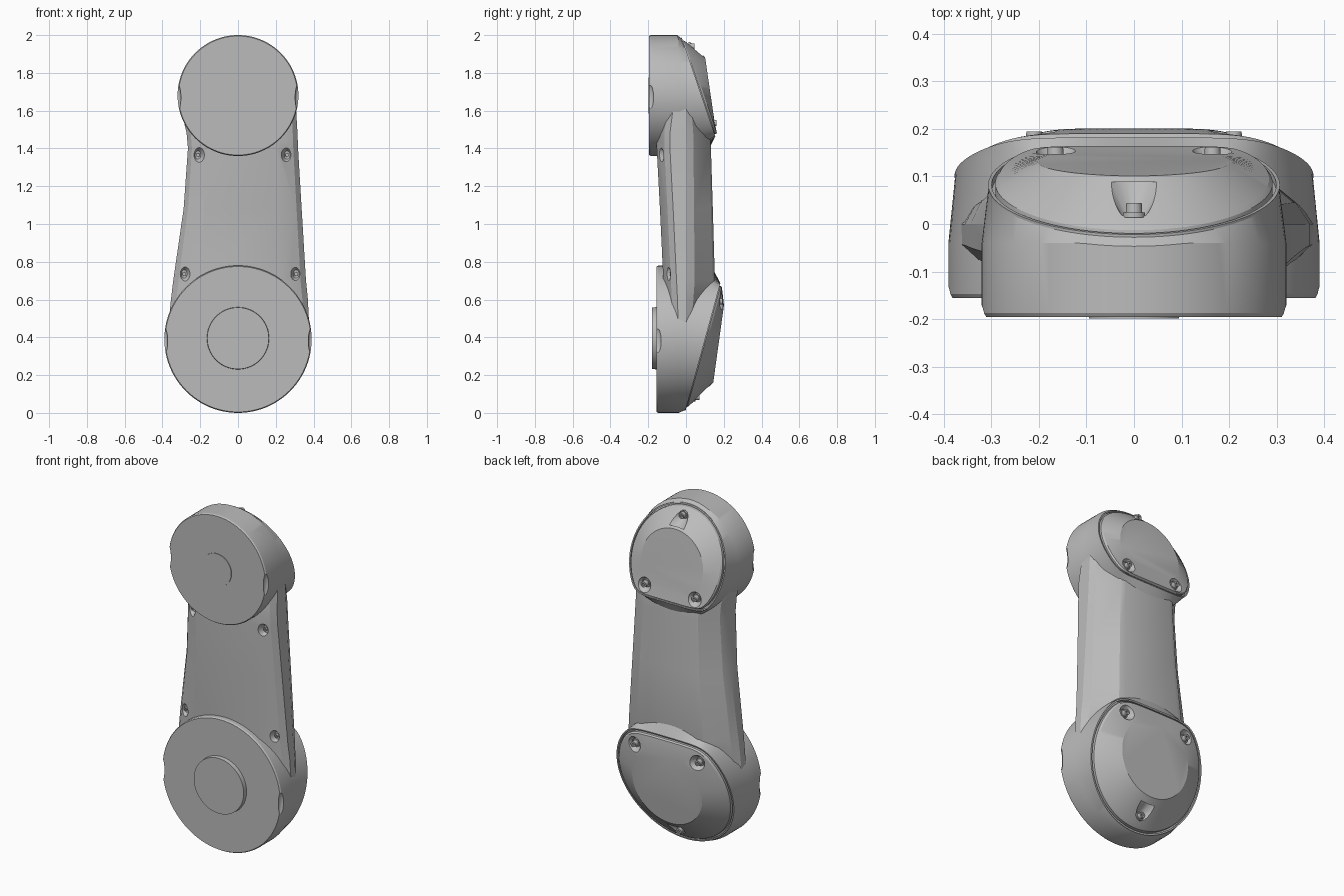
import bpy
import bmesh
from math import sin, cos, pi
from mathutils import Matrix, Vector

if "Cube" in bpy.data.objects:
    bpy.data.objects.remove(bpy.data.objects["Cube"])

GREY = (0.5, 0.5, 0.5, 1)
mat = bpy.data.materials.new("neutral grey")
mat.use_nodes = True
mat.diffuse_color = GREY
bsdf = mat.node_tree.nodes["Principled BSDF"]
bsdf.inputs["Base Color"].default_value = GREY
bsdf.inputs["Roughness"].default_value = 0.6

SEGMENTS = 96
ANGLES = [2 * pi * i / SEGMENTS for i in range(SEGMENTS)]


def finish(name, bm):
    bmesh.ops.recalc_face_normals(bm, faces=bm.faces)
    mesh = bpy.data.meshes.new(name)
    bm.to_mesh(mesh)
    bm.free()
    mesh.materials.append(mat)
    obj = bpy.data.objects.new(name, mesh)
    bpy.context.collection.objects.link(obj)
    return obj


def loft(name, rings):
    """Closed skin through matching rings, capped at both ends."""
    bm = bmesh.new()
    loops = [[bm.verts.new(p) for p in ring] for ring in rings]
    n = len(loops[0])
    for a, b in zip(loops, loops[1:]):
        for i in range(n):
            j = (i + 1) % n
            bm.faces.new((a[i], a[j], b[j], b[i]))
    bm.faces.new(loops[0])
    bm.faces.new(loops[-1])
    return finish(name, bm)


def cone(name, loc, r_start, r_end, depth, direction, stretch=(1, 1), sides=32):
    """Cone along y that starts at loc and grows toward direction (+1 back, -1 front)."""
    rings = []
    for r, d in ((r_start, 0), (r_end, depth)):
        rings.append([Vector(loc) + Vector((r * stretch[0] * cos(2 * pi * i / sides),
                                            direction * d,
                                            r * stretch[1] * sin(2 * pi * i / sides)))
                      for i in range(sides)])
    return loft(name, rings)


def ball(name, loc, size):
    bm = bmesh.new()
    bmesh.ops.create_uvsphere(bm, u_segments=24, v_segments=12, radius=1)
    bmesh.ops.transform(bm, matrix=Matrix.LocRotScale(Vector(loc), None, Vector(size)),
                        verts=bm.verts)
    return finish(name, bm)


def cut(obj, cutter):
    cutter.hide_render = True
    mod = obj.modifiers.new("cut", "BOOLEAN")
    mod.operation = "DIFFERENCE"
    mod.solver = "EXACT"
    mod.object = cutter
    bpy.context.view_layer.objects.active = obj
    bpy.ops.object.modifier_apply(modifier=mod.name)
    bpy.data.objects.remove(cutter)


def screw(name, loc, direction, height, radius=0.018):
    """Socket head screw on a thin washer."""
    cone(name + "_washer", loc, radius * 1.3, radius * 1.3, height * 0.35, direction)
    head = cone(name, loc, radius, radius * 0.9, height, direction)
    socket = (loc[0], loc[1] + direction * height * 0.6, loc[2])
    cut(head, cone("socket_cutter", socket, radius * 0.45, radius * 0.45, height,
                   direction, sides=6))


def joint(name, zc, radius, taper, front, wall_limit, seam, face, cover_r, flat, side,
          inner, screws):
    """Round drum with a slanted back, closed by a domed cover with one flat edge."""

    def cover_radius(a):
        s = max(side * sin(a), 0.001)
        return (cover_r ** -16 + (flat / s) ** -16) ** (-1 / 16)

    def outline(scale, height):
        ring = []
        for a in ANGLES:
            r = cover_radius(a) * scale
            z = zc + r * sin(a)
            ring.append((r * cos(a), height(z), z))
        return ring

    def circle(r, height):
        return [(r * cos(a), height(zc + r * sin(a)), zc + r * sin(a)) for a in ANGLES]

    # Drum with a recessed seat for the cover
    drum = loft(name + "_drum", [
        circle(radius - 0.005, lambda z: front),
        circle(radius, lambda z: front + 0.008),
        circle(radius, lambda z: min(seam(z) - 0.02, -0.04)),
        circle(radius * taper, lambda z: min(seam(z) - 0.006, wall_limit)),
        outline(1.025, seam),
        outline(1.0, seam),
        outline(1.0, lambda z: seam(z) - 0.015),
    ])
    # Small notches in both sides of the front edge
    for s in (-1, 1):
        cut(drum, ball("notch_cutter", (s * radius, front + 0.002, zc - 0.01),
                       (0.018, 0.022, 0.07)))

    # Cover
    cover = loft(name + "_cover", [
        outline(0.975, lambda z: seam(z) - 0.02),
        outline(0.975, lambda z: seam(z) + 0.004),
        outline(0.95, lambda z: seam(z) + 0.014),
        outline(inner, face),
    ])
    # Screw pockets
    for i, (x, y, z, tall) in enumerate(screws):
        cut(cover, cone("pocket_cutter", (x, y, z), 0.026, 0.07, 0.07, 1))
        screw(f"{name}_cover_screw_{i + 1}", (x, y - 0.004, z), 1, tall)


# Lower joint
joint("lower", 0.39, 0.39, 0.965, -0.155, 0.14,
      seam=lambda z: (z - 0.02) * 0.273,
      face=lambda z: 0.145 + (z - 0.165) * 0.138,
      cover_r=0.368, flat=0.29, side=1, inner=0.62,
      screws=[(-0.21, 0.16, 0.59, 0.038), (0.21, 0.16, 0.59, 0.038),
              (0, 0.045, 0.085, 0.03)])

# Upper joint
joint("upper", 1.68, 0.32, 0.955, -0.195, 0.11,
      seam=lambda z: -0.02 + (1.98 - z) * 0.34,
      face=lambda z: 0.1 + (1.89 - z) * 0.147,
      cover_r=0.299, flat=0.21, side=-1, inner=0.68,
      screws=[(-0.165, 0.128, 1.535, 0.038), (0.165, 0.128, 1.535, 0.038),
              (0, 0.018, 1.94, 0.03)])

# Raised discs on the joint faces
cone("lower_boss", (0, -0.15, 0.395), 0.165, 0.163, 0.03, -1, sides=64)
cone("upper_boss", (0, -0.19, 1.68), 0.095, 0.095, 0.009, -1, sides=64)

# Connecting arm: height, right edge, left edge, front, back
stations = [
    (0.40, -0.375, 0.38, -0.11, 0.07),
    (0.60, -0.355, 0.37, -0.115, 0.13),
    (0.70, -0.343, 0.36, -0.12, 0.153),
    (1.08, -0.288, 0.337, -0.138, 0.142),
    (1.40, -0.265, 0.318, -0.155, 0.132),
    (1.48, -0.272, 0.315, -0.155, 0.128),
    (1.60, -0.30, 0.308, -0.14, 0.10),
    (1.70, -0.30, 0.30, -0.13, 0.06),
]
rings = []
for z, xr, xl, front, back in stations:
    half = [(0.62, front), (0.92, front + 0.04), (1, front + 0.07), (1, 0),
            (0.94, back * 0.3), (0.62, back * 0.93), (0.52, back)]
    rings.append([(xl * w, y, z) for w, y in half] +
                 [(xr * w, y, z) for w, y in reversed(half)])
arm = loft("connecting_arm", rings)

# Screw pockets on the front of the arm
for i, (x, y, z) in enumerate([(-0.212, -0.108, 1.365), (0.26, -0.108, 1.365),
                               (-0.285, -0.072, 0.735), (0.308, -0.072, 0.735)]):
    cut(arm, cone("pocket_cutter", (x, y, z), 0.02, 0.065, 0.07, -1, (0.75, 1.1)))
    screw(f"arm_screw_{i + 1}", (x, y + 0.004, z), -1, 0.016, 0.011)

# Smooth shading with sharp edges kept
for obj in bpy.context.collection.objects:
    if obj.type == "MESH" and mat.name in obj.data.materials:
        bpy.ops.object.select_all(action="DESELECT")
        obj.select_set(True)
        bpy.context.view_layer.objects.active = obj
        bpy.ops.object.shade_smooth_by_angle(angle=0.4)
